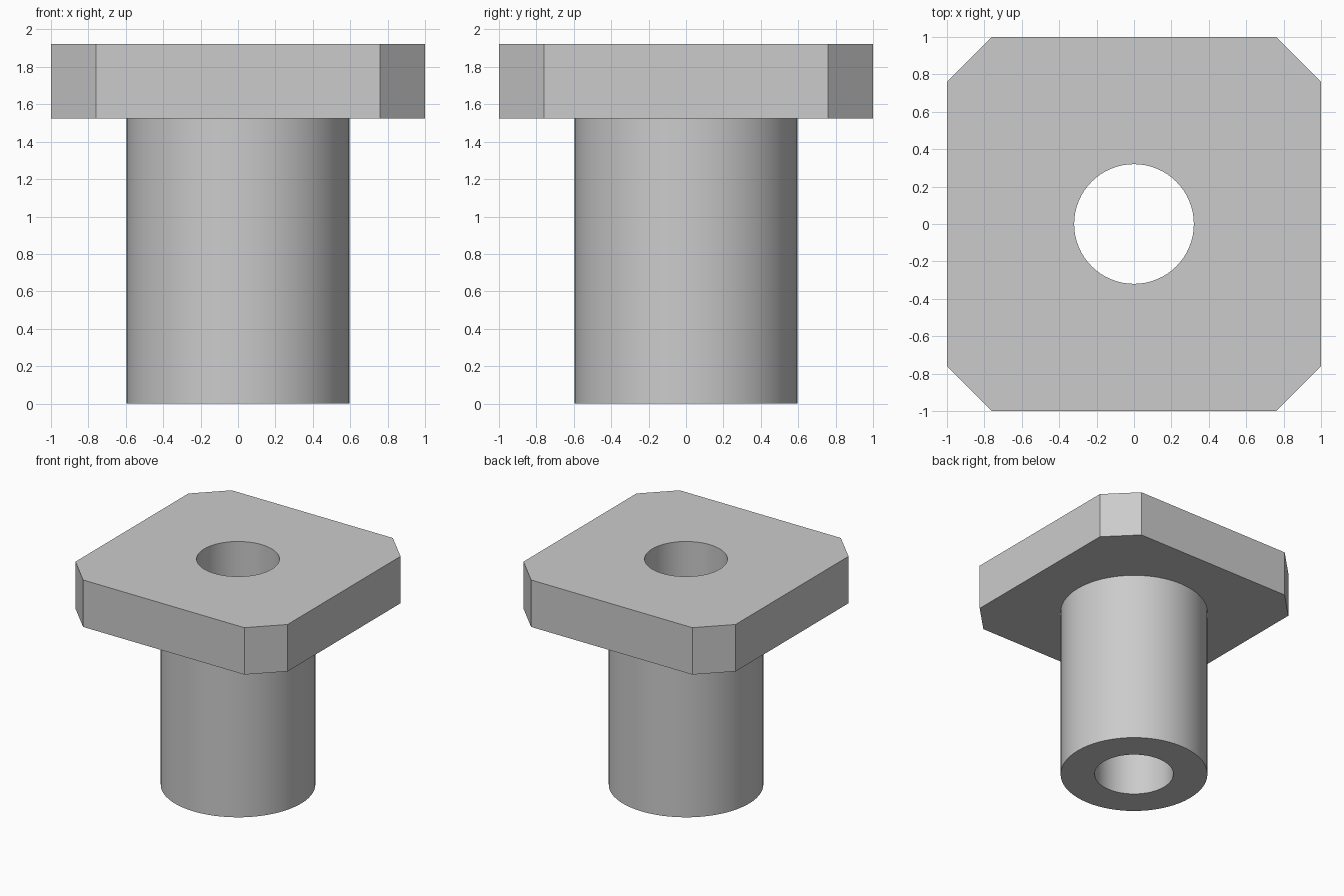
import bpy
import bmesh
from math import cos, sin, tau

cube = bpy.data.objects.get("Cube")
if cube:
    bpy.data.objects.remove(cube)

SEGMENTS = 64
BORE_R, SLEEVE_R = 0.32, 0.597
HALF, CHAMFER = 1.0, 0.24
SHOULDER_Z, TOP_Z = 1.523, 1.923

grey = bpy.data.materials.new("plain_grey")
grey.use_nodes = True
colour = (0.6, 0.6, 0.6, 1)
grey.diffuse_color = colour
grey.node_tree.nodes["Principled BSDF"].inputs["Base Color"].default_value = colour


def circle(radius):
    return [(radius * cos(tau * i / SEGMENTS), radius * sin(tau * i / SEGMENTS))
            for i in range(SEGMENTS)]


def chamfered_square(half, cut):
    a = half - cut
    corner = [(half, a), (a, half)]
    points = []
    for _ in range(4):
        points += corner
        corner = [(-y, x) for x, y in corner]
    return points


bm = bmesh.new()


def ring(points, z):
    """Closed loop of vertices and edges at one height."""
    verts = [bm.verts.new((x, y, z)) for x, y in points]
    edges = [bm.edges.new((v, verts[i - 1])) for i, v in enumerate(verts)]
    return verts, edges


def wall(low, high):
    a, b = low[0], high[0]
    for i in range(len(a)):
        bm.faces.new((a[i - 1], a[i], b[i], b[i - 1]))


def flat_face(outer, inner):
    bmesh.ops.triangle_fill(bm, edges=outer[1] + inner[1], use_beauty=True)


bore, sleeve = circle(BORE_R), circle(SLEEVE_R)
flange = chamfered_square(HALF, CHAMFER)
bore_low, bore_high = ring(bore, 0), ring(bore, TOP_Z)
sleeve_low, sleeve_high = ring(sleeve, 0), ring(sleeve, SHOULDER_Z)
flange_low, flange_high = ring(flange, SHOULDER_Z), ring(flange, TOP_Z)

# Upright walls: bore, sleeve and flange rim
wall(bore_low, bore_high)
wall(sleeve_low, sleeve_high)
wall(flange_low, flange_high)

# Flat faces: sleeve end, flange underside and flange top
flat_face(sleeve_low, bore_low)
flat_face(flange_low, sleeve_high)
flat_face(flange_high, bore_high)
bmesh.ops.recalc_face_normals(bm, faces=bm.faces[:])

mesh = bpy.data.meshes.new("flanged_sleeve")
bm.to_mesh(mesh)
bm.free()
mesh.materials.append(grey)
body = bpy.data.objects.new("flanged_sleeve", mesh)
bpy.context.collection.objects.link(body)

bpy.ops.object.select_all(action='DESELECT')
body.select_set(True)
bpy.context.view_layer.objects.active = body
bpy.ops.object.shade_smooth_by_angle()
